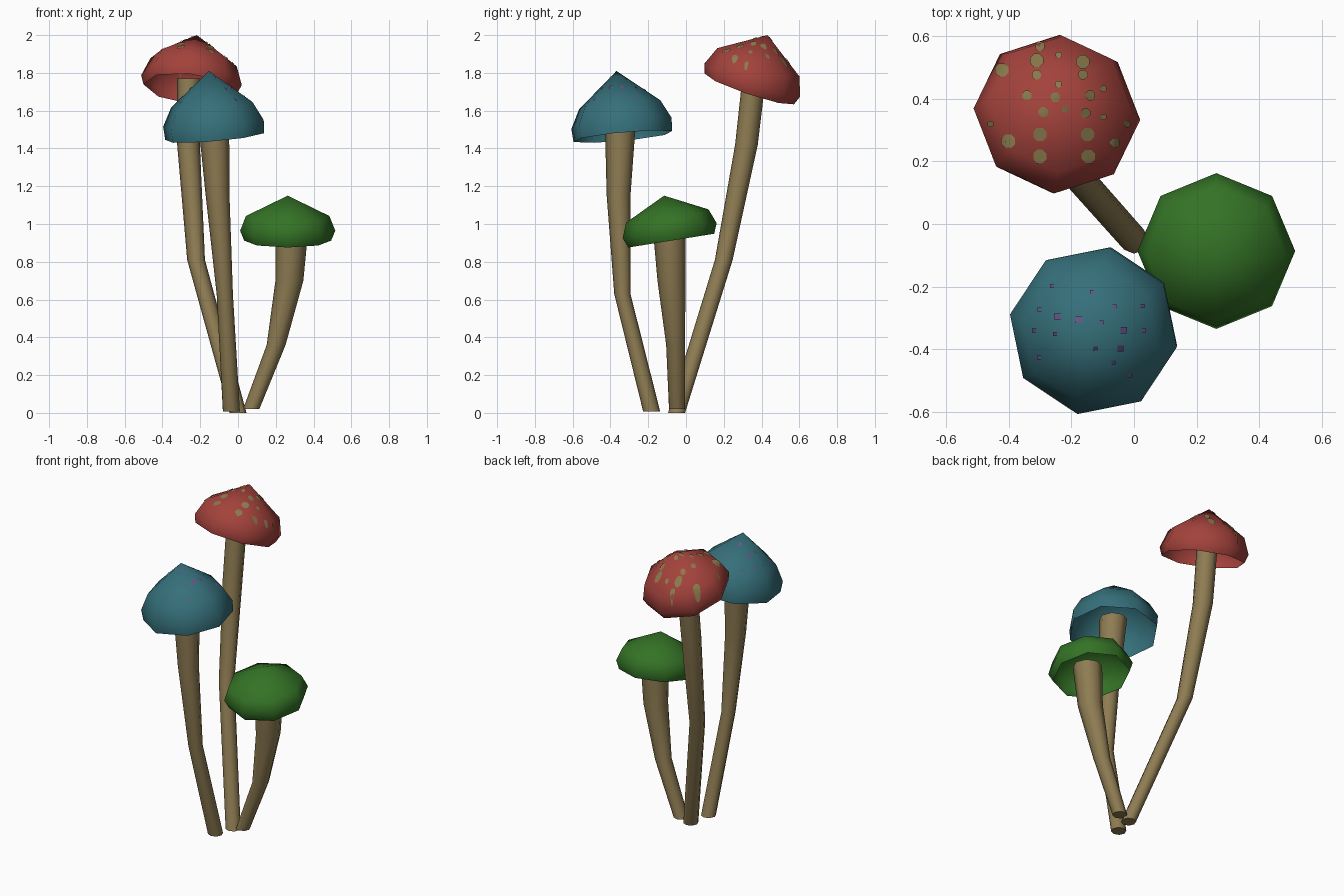
import bpy, bmesh, math
from mathutils import Vector
from mathutils.bvhtree import BVHTree

if "Cube" in bpy.data.objects:
    bpy.data.objects.remove(bpy.data.objects["Cube"])

SIDES = 8


def material(name, rgb):
    m = bpy.data.materials.new(name)
    m.diffuse_color = (*rgb, 1)
    m.use_nodes = True
    m.node_tree.nodes["Principled BSDF"].inputs["Base Color"].default_value = m.diffuse_color
    return m


TAN = material("tan_stem", (0.27, 0.20, 0.085))
RED = material("red_cap", (0.37, 0.055, 0.045))
BLUE = material("teal_cap", (0.036, 0.16, 0.195))
GREEN = material("green_cap", (0.034, 0.17, 0.019))
SPOT = material("olive_spot", (0.26, 0.20, 0.075))
PURPLE = material("purple_spot", (0.14, 0.08, 0.24))


def finish(name, bm, mat, smooth=True):
    me = bpy.data.meshes.new(name)
    bm.to_mesh(me)
    bm.free()
    me.materials.append(mat)
    for p in me.polygons:
        p.use_smooth = smooth
    ob = bpy.data.objects.new(name, me)
    bpy.context.collection.objects.link(ob)
    return ob


def bridge(bm, a, b):
    for i in range(SIDES):
        j = (i + 1) % SIDES
        bm.faces.new((a[i], a[j], b[j], b[i]))


def stem(name, path):
    """Bent tapering tube through (x, y, z, radius) stations."""
    bm = bmesh.new()
    rings = []
    for x, y, z, r in path:
        rings.append([bm.verts.new((x + r * math.cos(math.tau * i / SIDES),
                                    y + r * math.sin(math.tau * i / SIDES), z))
                      for i in range(SIDES)])
    for a, b in zip(rings, rings[1:]):
        bridge(bm, a, b)
    bm.faces.new(rings[0][::-1])
    bm.faces.new(rings[-1])
    ob = finish(name, bm, TAN)
    for p in ob.data.polygons:
        p.use_smooth = len(p.vertices) == 4


def cap(name, centre, lean, turn, profile, apex, mat):
    """Open shell: rings of (radius, height) and a peak, leaning along 'lean'."""
    axis = Vector((*lean, 1)).normalized()
    rot = Vector((0, 0, 1)).rotation_difference(axis)
    c = Vector(centre)
    bm = bmesh.new()
    rings = []
    for r, h in profile:
        ring = []
        for i in range(SIDES):
            a = math.radians(turn) + math.tau * i / SIDES
            ring.append(bm.verts.new(c + rot @ Vector((r * math.cos(a), r * math.sin(a), h))))
        rings.append(ring)
    for a, b in zip(rings, rings[1:]):
        bridge(bm, a, b)
    top = bm.verts.new(c + rot @ Vector((0, 0, apex)))
    for i in range(SIDES):
        bm.faces.new((rings[-1][i], rings[-1][(i + 1) % SIDES], top))
    bm.normal_update()
    tree = BVHTree.FromBMesh(bm)
    finish(name, bm, mat)
    return tree


def spots(name, tree, places, sides, mat):
    """Thin patches dropped from above onto a cap."""
    bm = bmesh.new()
    down = Vector((0, 0, -1))

    def drop(x, y):
        hit, n, _, _ = tree.ray_cast(Vector((x, y, 5)), down)
        return None if hit is None else bm.verts.new(hit + n * 0.004)

    for x, y, r in places:
        rim = [drop(x + r * math.cos(math.tau * (i + .5) / sides),
                    y + r * math.sin(math.tau * (i + .5) / sides)) for i in range(sides)]
        mid = drop(x, y)
        if mid is None or None in rim:
            continue
        for i in range(sides):
            bm.faces.new((rim[i], rim[(i + 1) % sides], mid))
    finish(name, bm, mat, smooth=True)


# Stems
stem("red_stem", [(0, -.05, 0, .045), (-.222, .2, .81, .047),
                  (-.262, .32, 1.42, .06), (-.26, .36, 1.77, .062)])
stem("teal_stem", [(-.035, -.182, .008, .045), (-.07, -.337, .63, .043),
                   (-.108, -.357, 1.15, .063), (-.13, -.347, 1.56, .083)])
stem("green_stem", [(.07, -.047, .02, .043), (.202, -.055, .36, .05),
                    (.272, -.077, .7, .074), (.285, -.088, .97, .087)])

# Caps
red = cap("red_cap", (-.252, .335, 1.715), (.12, .34), -3,
          [(.25, 0), (.268, .05), (.23, .15)], .303, RED)
teal = cap("teal_cap", (-.124, -.335, 1.463), (-.086, -.095), -11,
           [(.267, 0), (.272, .07), (.22, .17)], .35, BLUE)
cap("green_cap", (.263, -.078, .912), (0, -.16), 0,
    [(.23, 0), (.252, .053), (.221, .132)], .241, GREEN)

# Spots on the red cap
S, M, L = .011, .016, .023
spots("red_cap_spots", red, [
    (-.4, .265, L), (-.3, .217, L), (-.147, .217, L), (-.064, .26, M),
    (-.3, .287, L), (-.15, .287, L), (-.288, .358, M), (-.157, .355, M),
    (-.22, .367, S), (-.1, .342, S), (-.34, .41, M), (-.25, .405, M),
    (-.142, .41, M), (-.24, .444, S), (-.1, .43, S), (-.42, .49, L),
    (-.31, .475, M), (-.31, .52, L), (-.165, .475, M), (-.165, .515, L),
    (-.24, .537, S), (-.17, .562, M), (-.05, .485, L), (-.025, .32, S),
    (-.455, .32, S), (-.3, .565, M)], 8, SPOT)

# Spots on the teal cap
s, m = .009, .014
spots("teal_cap_spots", teal, [
    (-.26, -.2, s), (-.243, -.297, m), (-.3, -.275, s), (-.176, -.307, m),
    (-.105, -.317, s), (-.035, -.34, m), (-.125, -.396, s), (-.045, -.396, m),
    (-.25, -.35, s), (-.316, -.34, s), (.025, -.262, s), (.03, -.34, s),
    (-.067, -.44, s), (-.016, -.482, s), (-.3, -.425, s), (-.134, -.22, s),
    (-.064, -.265, s)], 4, PURPLE)
